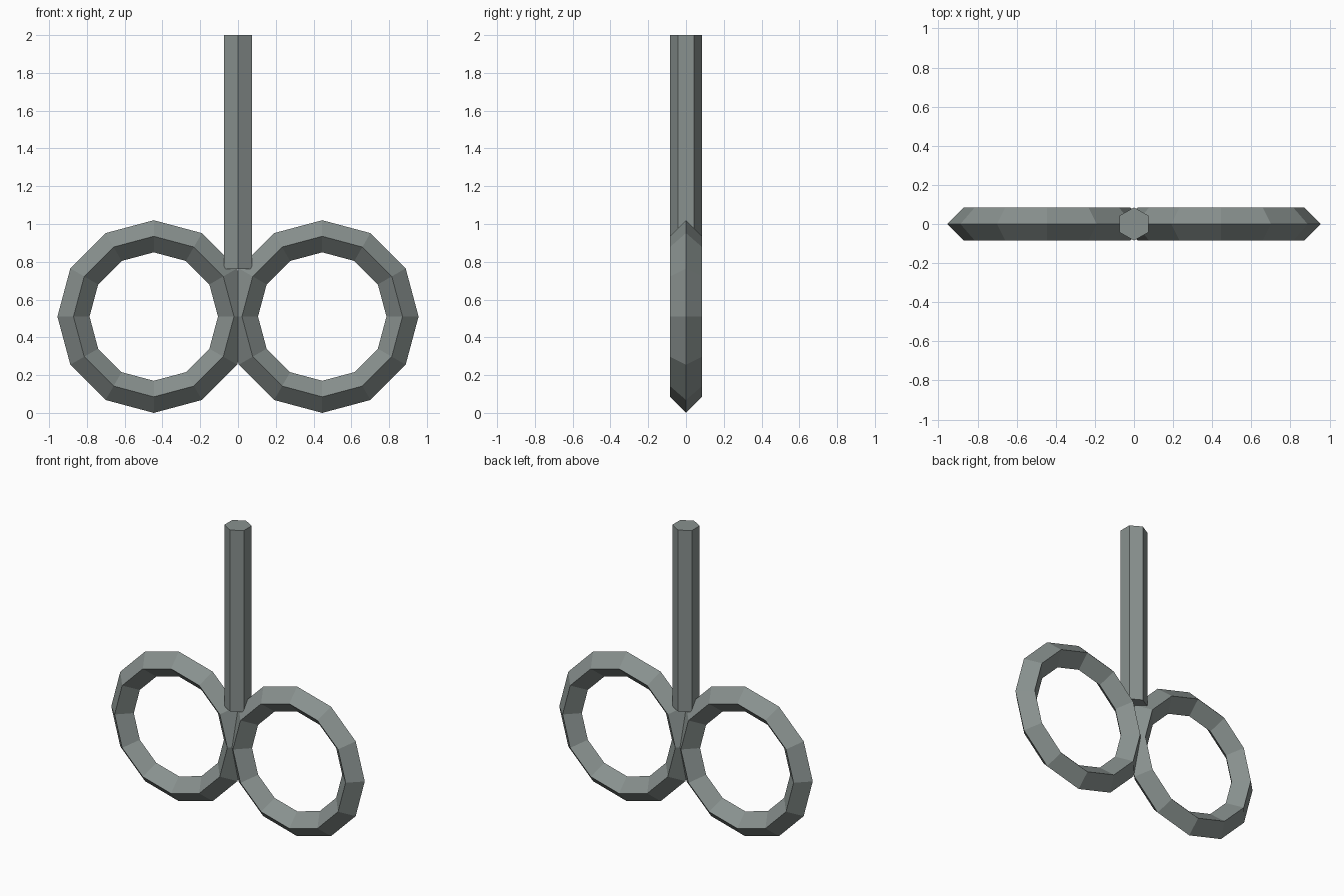
import bpy
import math

cube = bpy.data.objects.get("Cube")
if cube:
    bpy.data.objects.remove(cube, do_unlink=True)

# Single grey metal colour
COLOUR = (0.25, 0.285, 0.275, 1.0)
metal = bpy.data.materials.new("grey metal")
metal.use_nodes = True
metal.diffuse_color = COLOUR
metal.node_tree.nodes["Principled BSDF"].inputs["Base Color"].default_value = COLOUR

TUBE = 0.085          # shared radius of rings and shaft
RING = 0.425          # ring centreline radius
TOP, SHAFT_BASE = 2.0, 0.763


def finish(name):
    obj = bpy.context.object
    obj.name = name
    obj.data.materials.append(metal)
    bpy.ops.object.shade_flat()


# Pair of upright rings with diamond cross-section
for name, side in (("left_ring", 1), ("right_ring", -1)):
    bpy.ops.mesh.primitive_torus_add(
        major_segments=12, minor_segments=4,
        major_radius=RING, minor_radius=TUBE,
        location=(side * 0.446, 0, RING + TUBE),
        rotation=(math.pi / 2, 0, 0))
    finish(name)

# Hexagonal shaft rising between the rings, corners facing front and back
bpy.ops.mesh.primitive_cylinder_add(
    vertices=6, radius=TUBE, depth=TOP - SHAFT_BASE,
    location=(0, 0, (TOP + SHAFT_BASE) / 2))
finish("shaft")
